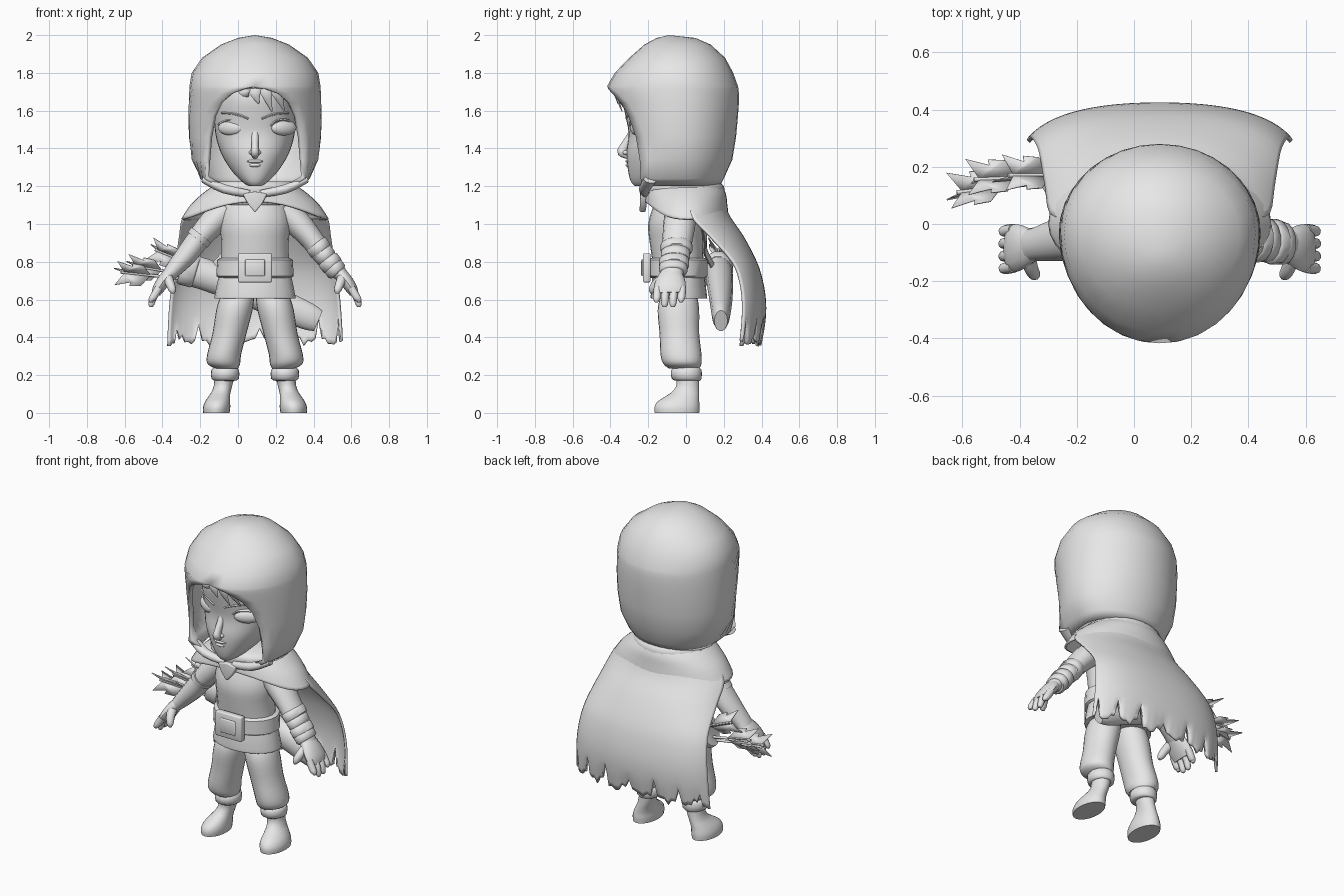
import bpy, bmesh, math, random
from mathutils import Vector, Matrix

random.seed(4)
CX = 0.09  # centre line of the figure

if "Cube" in bpy.data.objects:
    bpy.data.objects.remove(bpy.data.objects["Cube"], do_unlink=True)

clay = bpy.data.materials.new("plain grey")
clay.use_nodes = True
clay.diffuse_color = (0.8, 0.8, 0.8, 1)
clay.node_tree.nodes["Principled BSDF"].inputs["Base Color"].default_value = clay.diffuse_color


def finish(name, bm, thickness=0.0, offset=0.0, bevel=0.0, angle=50):
    bmesh.ops.remove_doubles(bm, verts=bm.verts, dist=0.0004)
    bmesh.ops.recalc_face_normals(bm, faces=bm.faces)
    mesh = bpy.data.meshes.new(name)
    bm.to_mesh(mesh)
    bm.free()
    mesh.materials.append(clay)
    obj = bpy.data.objects.new(name, mesh)
    bpy.context.collection.objects.link(obj)
    if thickness:
        mod = obj.modifiers.new("thickness", 'SOLIDIFY')
        mod.thickness, mod.offset = thickness, offset
    if bevel:
        mod = obj.modifiers.new("bevel", 'BEVEL')
        mod.width, mod.segments = bevel, 2
    bpy.ops.object.select_all(action='DESELECT')
    obj.select_set(True)
    bpy.context.view_layer.objects.active = obj
    bpy.ops.object.shade_smooth_by_angle(angle=math.radians(angle))
    return obj


def spline(rows, steps):
    """Smoothly fill in rows of parameters."""
    out = []
    for i in range(len(rows) - 1):
        quad = [rows[max(i - 1, 0)], rows[i], rows[i + 1], rows[min(i + 2, len(rows) - 1)]]
        for k in range(steps):
            t = k / steps
            out.append([b + t / 2 * (c - a + t * (2 * a - 5 * b + 4 * c - d + t * (3 * (b - c) + d - a)))
                        for a, b, c, d in zip(*quad)])
    return out + [list(rows[-1])]


def skin(name, rings, closed=True, caps=True, **options):
    bm = bmesh.new()
    grid = [[bm.verts.new(p) for p in ring] for ring in rings]
    count = len(grid[0])
    for low, high in zip(grid, grid[1:]):
        for j in range(count if closed else count - 1):
            k = (j + 1) % count
            bm.faces.new((low[j], low[k], high[k], high[j]))
    if closed and caps:
        bm.faces.new(grid[0])
        bm.faces.new(grid[-1])
    return finish(name, bm, **options)


def loft(name, rows, steps=3, sides=24, power=1.0, **options):
    """Stack of level ovals: x offset, height, half width, front y, back y."""
    def squared(v):
        return math.copysign(abs(v) ** power, v)
    rings = []
    for x, z, rx, front, back in spline(rows, steps):
        rings.append([(CX + x + rx * squared(math.sin(a)),
                       (front + back) / 2 - (back - front) / 2 * squared(math.cos(a)), z)
                      for a in (math.tau * j / sides for j in range(sides))])
    return skin(name, rings, **options)


def tube(name, rows, steps=3, sides=14, **options):
    """Sweep of ovals: x offset, y, z, radius along y, other radius."""
    rows = spline(rows, steps)
    pts = [Vector((CX + r[0], r[1], r[2])) for r in rows]
    rings = []
    for i, p in enumerate(pts):
        d = (pts[min(i + 1, len(pts) - 1)] - pts[max(i - 1, 0)]).normalized()
        ref = Vector((0, 1, 0)) if abs(d.y) < 0.9 else Vector((1, 0, 0))
        a = (ref - d * d.dot(ref)).normalized()
        b = d.cross(a)
        rings.append([p + a * rows[i][3] * math.cos(t) + b * rows[i][4] * math.sin(t)
                      for t in (math.tau * j / sides for j in range(sides))])
    return skin(name, rings, **options)


def ball(name, x, y, z, size, turn=0.0):
    bm = bmesh.new()
    place = Matrix.Translation((CX + x, y, z)) @ Matrix.Rotation(turn, 4, 'Z') @ Matrix.Diagonal((*size, 1))
    bmesh.ops.create_uvsphere(bm, u_segments=20, v_segments=12, radius=1, matrix=place)
    return finish(name, bm)


def plate(name, points, depth, **options):
    bm = bmesh.new()
    bm.faces.new([bm.verts.new(p) for p in points])
    return finish(name, bm, thickness=depth, **options)


# Hood: height, half width, back y, half opening, opening edge y
hood_rows = [(1.2, .25, .18, .2, -.23), (1.24, .29, .2, .265, -.24), (1.34, .335, .245, .258, -.245),
             (1.46, .35, .265, .245, -.265), (1.57, .353, .275, .222, -.305), (1.64, .352, .28, .185, -.345),
             (1.69, .35, .28, .125, -.39), (1.715, .348, .278, .06, -.412), (1.73, .347, .275, 0, -.417),
             (1.8, .335, .25, 0, -.377), (1.88, .28, .207, 0, -.3), (1.95, .18, .13, 0, -.22),
             (1.985, .09, .05, 0, -.155), (2.0, 0, -.09, 0, -.09)]
rings = []
for z, rx, back, gap, edge in hood_rows:
    start = math.asin(min(gap / rx, 0.97)) if rx else 0
    mid = -0.03 if z < 1.85 else (edge + back) / 2
    front = (mid - edge) / math.cos(start)
    half = []
    for j in range(15):
        t = start + (math.pi - start) * j / 14
        c = math.cos(t)
        half.append((rx * math.sin(t), mid - c * (front if c > 0 else back - mid)))
    rings.append([(CX + x, y, z) for x, y in half] + [(CX - x, y, z) for x, y in half[-2::-1]])
skin("hood", rings, closed=False, thickness=0.025, offset=-1, angle=75)

# Head and face
loft("head", [(0, 1.2, .03, -.27, -.18), (0, 1.225, .07, -.292, -.08), (0, 1.29, .13, -.308, .06),
              (0, 1.38, .182, -.315, .14), (0, 1.48, .21, -.304, .18), (0, 1.58, .214, -.322, .2),
              (0, 1.68, .2, -.335, .18), (0, 1.78, .15, -.28, .1), (0, 1.84, .06, -.15, 0)], sides=36, power=.88)
tube("nose", [(0, -.278, 1.53, .015, .02), (0, -.294, 1.47, .018, .02), (0, -.33, 1.4, .026, .02),
              (0, -.338, 1.378, .024, .023), (0, -.31, 1.355, .012, .014)])
ball("upper_lip", 0, -.301, 1.332, (.046, .02, .01))
ball("lower_lip", 0, -.3, 1.312, (.034, .02, .012))
for side, s in (("right", -1), ("left", 1)):
    ball(side + "_nostril", s * .018, -.318, 1.378, (.014, .018, .012))
    ball(side + "_eye", s * .14 + .012, -.253, 1.508, (.076, .028, .039), turn=s * .52)
    tube(side + "_eyelid", [(s * .07 + .012, -.295, 1.52, .008, .005), (s * .1 + .012, -.287, 1.546, .011, .006),
                            (s * .15 + .012, -.256, 1.551, .012, .007), (s * .2 + .008, -.205, 1.528, .01, .006)],
         sides=8)
    tube(side + "_eyebrow", [(s * .035, -.313, 1.558, .008, .006), (s * .1, -.295, 1.582, .01, .008),
                             (s * .175, -.238, 1.588, .007, .005)], sides=8)

# Fringe locks
for top, tip, low in ((-.06, -.035, 1.675), (-.01, .02, 1.635), (.045, .09, 1.595), (.1, .155, 1.6)):
    tube("fringe_lock", [(top, -.33, 1.76, .012, .045), (top * .7 + tip * .3, -.37, 1.7, .01, .032),
                         (tip, -.365 + abs(tip) * .3, low, .002, .002)], sides=8)

# Tunic, collar, belt
loft("tunic", [(0, .605, .214, -.185, .112), (0, .615, .214, -.187, .112), (0, .68, .202, -.183, .104),
               (0, .77, .183, -.175, .095), (0, .9, .178, -.192, .09), (0, 1, .188, -.2, .1),
               (0, 1.1, .17, -.17, .1), (0, 1.2, .1, -.12, .08)])
loft("collar", [(0, 1.1, .2, -.18, .19), (0, 1.15, .23, -.205, .205), (0, 1.2, .235, -.21, .2),
                (0, 1.225, .2, -.19, .17)])
loft("belt", [(0, .715, .19, -.185, .105), (0, .725, .205, -.2, .115), (0, .81, .2, -.2, .115),
              (0, .82, .185, -.185, .1)], steps=1)
for half_w, half_h, y, depth in ((.09, .077, -.208, .04), (.052, .045, -.23, .014)):
    plate("buckle", [(CX + a * half_w, y, .768 + b * half_h) for a, b in ((-1, -1), (1, -1), (1, 1), (-1, 1))],
          depth, bevel=0.008)
plate("cloak_clasp", [(CX + x, y, z) for x, y, z in ((-.065, -.222, 1.16), (0, -.232, 1.172), (.065, -.222, 1.16),
                                                   (.04, -.228, 1.11), (0, -.23, 1.06), (-.04, -.228, 1.11))],
      0.035, bevel=0.008)

# Legs, arms and hands, mirrored
for side, s in (("right", -1), ("left", 1)):
    tube(side + "_lapel", [(s * .27, -.19, 1.235, .035, .02), (s * .16, -.22, 1.185, .03, .025),
                           (s * .03, -.212, 1.16, .02, .02)])
    loft(side + "_trouser", [(s * .15, .235, .06, -.09, .07), (s * .165, .26, .086, -.12, .082),
                             (s * .163, .31, .09, -.135, .082), (s * .135, .42, .09, -.14, .07),
                             (s * .11, .54, .096, -.15, .07), (s * .095, .61, .09, -.135, .06),
                             (s * .08, .66, .07, -.1, .04)])
    loft(side + "_boot_cuff", [(s * .158, .17, .05, -.05, .07), (s * .158, .18, .072, -.075, .082),
                               (s * .158, .225, .074, -.08, .083), (s * .158, .24, .06, -.06, .07)], steps=2)
    loft(side + "_boot", [(s * .205, 0, .07, -.165, .07), (s * .203, .03, .072, -.167, .072),
                          (s * .198, .06, .066, -.15, .07), (s * .188, .09, .056, -.105, .07),
                          (s * .178, .115, .05, -.07, .07), (s * .168, .15, .049, -.05, .07),
                          (s * .16, .2, .055, -.055, .07)])
    tube(side + "_arm", [(s * .15, -.03, 1.08, .08, .07), (s * .23, -.035, 1.0, .085, .072),
                         (s * .3, -.045, .92, .08, .062), (s * .36, -.055, .84, .075, .058),
                         (s * .43, -.07, .76, .06, .045), (s * .46, -.075, .725, .06, .036)])
    tube(side + "_palm", [(s * .435, -.075, .755, .05, .034), (s * .475, -.08, .71, .075, .036),
                          (s * .51, -.085, .66, .084, .032), (s * .525, -.085, .63, .075, .024)])
    for y, low in ((-.15, .585), (-.107, .56), (-.063, .56), (-.02, .585)):
        tube(side + "_finger", [(s * .51, y, .66, .021, .022), (s * .537, y - .004, .615, .021, .021),
                                (s * .549, y - .006, low + .014, .017, .016),
                                (s * .551, y - .006, low, .008, .008)], sides=10)
    tube(side + "_thumb", [(s * .465, -.11, .72, .03, .03), (s * .45, -.155, .685, .026, .025),
                           (s * .437, -.178, .65, .02, .02), (s * .433, -.18, .632, .008, .008)], sides=10)

# Wraps on the left forearm, thin cuff on the right
for t, fat in ((.0, .006), (.3, .003), (.62, .009), (.85, .007)):
    x, z = .335 + .1 * t, .875 - .13 * t
    ry, rz = .078 - .012 * t + fat, .058 - .01 * t + fat
    y = -.05 - .02 * t
    tube("forearm_wrap", [(x - .016, y, z + .024, ry - .01, rz - .01), (x - .01, y, z + .016, ry, rz),
                          (x + .013, y, z - .016, ry, rz), (x + .02, y, z - .024, ry - .01, rz - .01)], steps=1)
tube("sleeve_cuff", [(-.285, -.045, .94, .087, .069), (-.305, -.046, .915, .084, .067)], steps=1)

# Shoulder mantle: the hem sits higher at the front than at the sides
mantle = spline([(1.21, .2, .18), (1.16, .27, .205), (1.1, .335, .213), (1.025, .385, .222)], 4)
rings = []
for i in range(len(mantle)):
    ring = []
    for j in range(40):
        a = math.tau * j / 40
        reach = i * (1 - 0.42 * max(math.cos(a), 0) ** 2)
        k = min(int(reach), len(mantle) - 2)
        z, rx, ry = [p + (q - p) * (reach - k) for p, q in zip(mantle[k], mantle[k + 1])]
        ring.append((CX + rx * math.sin(a), -ry * math.cos(a), z))
    rings.append(ring)
skin("mantle", rings, caps=False, thickness=0.012)

# Cape with a torn hem: height, half width, middle y, edge y
cape = spline([(1.1, .325, .2, .02), (1.03, .38, .232, .035), (.93, .397, .3, .13), (.8, .417, .368, .245),
               (.7, .434, .4, .285), (.59, .447, .417, .3), (.48, .455, .414, .298), (.37, .46, .395, .288)], 3)
COLS = 48
tears = [random.uniform(.07, .14) if j % 7 == 4 else .006 * (j % 7) + random.uniform(-.025, .01)
         for j in range(COLS + 1)]
rings = []
for i, (z, hw, back, edge) in enumerate(cape):
    ring = []
    fade = max(0, 1 - (len(cape) - 1 - i) / 4)
    for j in range(COLS + 1):
        u = 2 * j / COLS - 1
        ring.append((CX + hw * math.sin(1.2 * u) / math.sin(1.2), back - (back - edge) * abs(u) ** 2.2,
                     z + tears[j] * fade))
    rings.append(ring)
skin("cape", rings, closed=False, thickness=0.014)

# Quiver slung behind the waist
tube("quiver", [(-.37, .17, .765, .07, .085), (-.2, .178, .71, .072, .085), (.1, .185, .59, .06, .08),
                (.27, .185, .515, .048, .075), (.335, .185, .487, .035, .06)])
tube("quiver_rim", [(-.385, .17, .77, .07, .085), (-.38, .17, .768, .08, .093), (-.32, .17, .752, .08, .093),
                    (-.31, .17, .749, .07, .085)], steps=1)
tube("quiver_strap", [(-.2, .14, .78, .012, .03), (-.12, .1, .86, .012, .03), (0, .1, .93, .012, .03),
                      (.12, .08, 1.02, .012, .03)])

# Arrows with three swept vanes each
for tip, start in (((-.62, .11, .745), (-.2, .16, .7)), ((-.56, .155, .78), (-.2, .17, .72)),
                   ((-.44, .17, .865), (-.18, .17, .76))):
    end, base = Vector(tip), Vector(start)
    d = (end - base).normalized()
    tube("arrow_shaft", [(*(p - Vector((CX, 0, 0))), .008, .008) for p in (base, end)], steps=1, sides=8)
    out = d.cross(Vector((0, 1, 0))).normalized()
    for k in range(3):
        n = Matrix.Rotation(math.tau * k / 3 + .3, 3, d) @ out
        plate("arrow_vane", [end - d * .16, end - d * .11 + n * .065, end - d * .05 + n * .07, end - d * .055 + n * .05,
                             end + d * .03 + n * .075, end - d * .02], 0.005)
